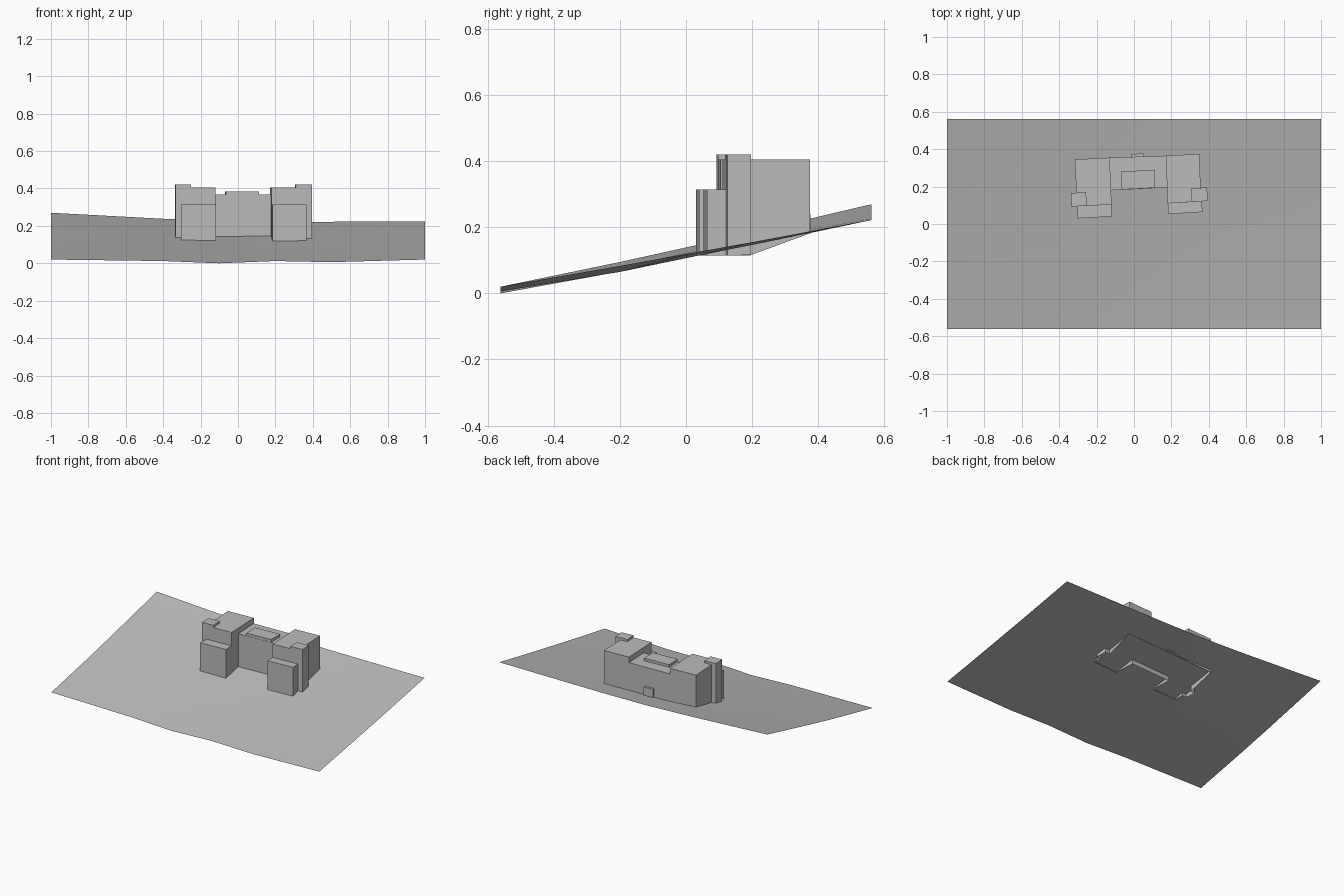
import bpy
import bmesh

cube = bpy.data.objects.get("Cube")
if cube:
    bpy.data.objects.remove(cube, do_unlink=True)

grey = bpy.data.materials.new("plain grey")
grey.use_nodes = True
COLOR = (0.5, 0.5, 0.5, 1)
grey.diffuse_color = COLOR
grey.node_tree.nodes["Principled BSDF"].inputs["Base Color"].default_value = COLOR


def finish(name, bm):
    mesh = bpy.data.meshes.new(name)
    bm.to_mesh(mesh)
    bm.free()
    mesh.materials.append(grey)
    obj = bpy.data.objects.new(name, mesh)
    bpy.context.collection.objects.link(obj)
    return obj


def foot(y):
    """Height of the foundation line: level in front, rising to the back."""
    return 0.115 + max(0, y - 0.195) * 0.37


def block(name, top, outline):
    """Open-bottomed block; each outline point is x, y and, where the wall
    starting there stands on a lower roof, the height of that roof."""
    bm = bmesh.new()
    roof = [bm.verts.new((p[0], p[1], top)) for p in outline]
    bm.faces.new(roof)
    for i, p in enumerate(outline):
        j = (i + 1) % len(outline)
        q = outline[j]
        lows = (p[2], p[2]) if len(p) > 2 else (foot(p[1]), foot(q[1]))
        if min(lows) < top:
            a = bm.verts.new((p[0], p[1], lows[0]))
            b = bm.verts.new((q[0], q[1], lows[1]))
            bm.faces.new((a, b, roof[j], roof[i]))
    bmesh.ops.remove_doubles(bm, verts=bm.verts, dist=0.0001)
    return finish(name, bm)


# Sloping ground sheet
columns = (-1, -0.4, -0.1, 0.2, 0.5, 1)
rows = {
    -0.562: (0.02, 0.012, 0, 0.012, 0.006, 0.02),
    -0.2: (0.095, 0.078, 0.068, 0.066, 0.065, 0.083),
    0.05: (0.15, 0.133, 0.122, 0.119, 0.117, 0.128),
    0.2: (0.185, 0.162, 0.147, 0.146, 0.147, 0.155),
    0.562: (0.27, 0.238, 0.226, 0.222, 0.222, 0.223),
}
bm = bmesh.new()
grid = [[bm.verts.new((x, y, z)) for x, z in zip(columns, heights)]
        for y, heights in rows.items()]
for near, far in zip(grid, grid[1:]):
    for i in range(len(columns) - 1):
        face = bm.faces.new((near[i], near[i + 1], far[i + 1], far[i]))
        face.smooth = True
finish("ground", bm)

# Roof levels
LOW, MID, WING, TOWER = 0.315, 0.367, 0.405, 0.42

# Central range and its rooftop room
block("central_range", MID, [
    (-0.123, 0.18), (0.177, 0.195, MID), (0.17, 0.365), (-0.13, 0.355, MID)])
block("rooftop_room", 0.385, [
    (-0.065, 0.184, MID), (0.112, 0.193, MID),
    (0.112, 0.29, MID), (-0.07, 0.28, MID)])

# Left wing with stair tower and low front block
block("left_wing", WING, [
    (0.18, 0.11, LOW), (0.309, 0.118, WING), (0.305, 0.19, WING),
    (0.356, 0.193), (0.35, 0.375), (0.17, 0.365, MID), (0.177, 0.195)])
block("left_tower", TOWER, [
    (0.309, 0.118, LOW), (0.362, 0.121), (0.395, 0.125),
    (0.39, 0.197), (0.356, 0.193, WING), (0.305, 0.19, WING)])
block("left_front_block", LOW, [
    (0.184, 0.053), (0.367, 0.064), (0.362, 0.121, LOW), (0.18, 0.11)])

# Right wing with stair tower and low front block
block("right_wing", WING, [
    (-0.252, 0.097, LOW), (-0.12, 0.104), (-0.123, 0.18, MID),
    (-0.13, 0.355), (-0.317, 0.345), (-0.308, 0.167, WING),
    (-0.257, 0.17, WING)])
block("right_tower", TOWER, [
    (-0.334, 0.092), (-0.301, 0.095, LOW), (-0.252, 0.097, WING),
    (-0.257, 0.17, WING), (-0.308, 0.167), (-0.338, 0.165)])
block("right_front_block", LOW, [
    (-0.304, 0.03), (-0.118, 0.04), (-0.12, 0.104, LOW),
    (-0.252, 0.097, LOW), (-0.301, 0.095)])

# Small porch on the back wall
block("back_porch", 0.24, [
    (-0.013, 0.359, 0.24), (0.053, 0.361), (0.052, 0.377), (-0.015, 0.374)])
